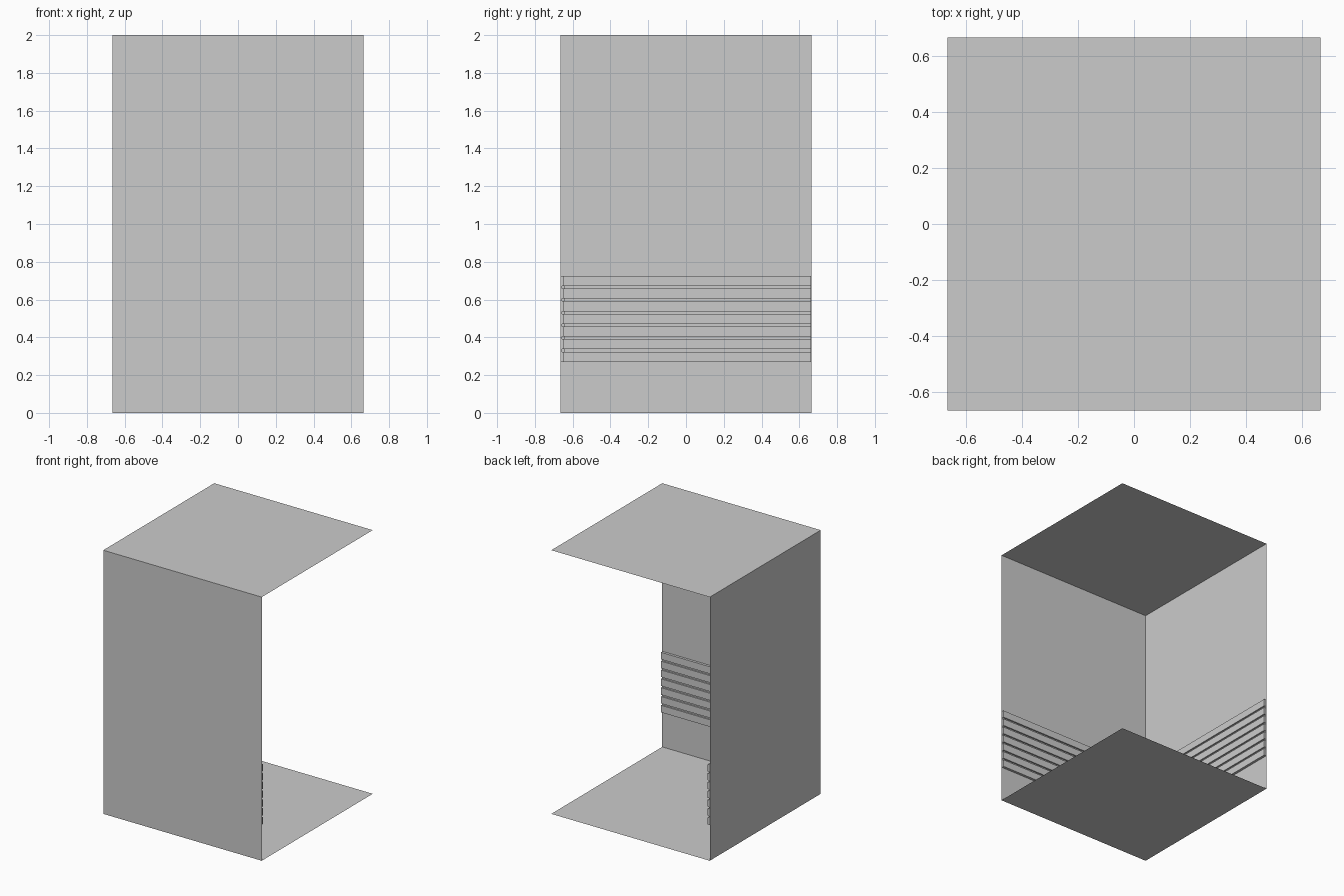
import bpy, bmesh

if "Cube" in bpy.data.objects:
    bpy.data.objects.remove(bpy.data.objects["Cube"])

H = 2.0          # room height
W = 0.665        # half width


def make_object(name, verts, faces):
    mesh = bpy.data.meshes.new(name)
    mesh.from_pydata(verts, [], faces)
    mesh.update()
    obj = bpy.data.objects.new(name, mesh)
    bpy.context.collection.objects.link(obj)
    return obj


def sheet(name, corners):
    return make_object(name, corners, [(0, 1, 2, 3)])


# Room shell: floor, ceiling and two adjoining walls, open on the other sides
for name, z in (("floor", 0.0), ("ceiling", H)):
    sheet(name, [(-W, -W, z), (W, -W, z), (W, W, z), (-W, W, z)])
sheet("front_wall", [(-W, -W, 0), (W, -W, 0), (W, -W, H), (-W, -W, H)])
sheet("left_wall", [(-W, W, 0), (-W, -W, 0), (-W, -W, H), (-W, W, H)])

# Slatted panel section: seven boards with narrow grooves between them
BOARDS, BOTTOM, PITCH, BOARD = 7, 0.27, 0.067, 0.0535
BACK, GROOVE, FACE = 0.0, 0.008, 0.019


def panel_profile():
    pts = [(BACK, BOTTOM)]
    for i in range(BOARDS):
        z = BOTTOM + i * PITCH
        if i:
            pts.append((GROOVE, z))
        pts += [(FACE, z), (FACE, z + BOARD)]
        if i < BOARDS - 1:
            pts.append((GROOVE, z + BOARD))
    pts.append((BACK, pts[-1][1]))
    return pts


def slat_panel(name, start, end, place):
    bm = bmesh.new()
    ring = [bm.verts.new(place(start, d, z)) for d, z in panel_profile()]
    cap = bm.faces.new(ring)
    ext = bmesh.ops.extrude_face_region(bm, geom=[cap], use_keep_orig=True)
    new = [v for v in ext["geom"] if isinstance(v, bmesh.types.BMVert)]
    for v, (d, z) in zip(ring, panel_profile()):
        pass
    a, b = place(start, 0, 0), place(end, 0, 0)
    bmesh.ops.translate(bm, verts=new, vec=[q - p for p, q in zip(a, b)])
    bmesh.ops.recalc_face_normals(bm, faces=bm.faces)
    mesh = bpy.data.meshes.new(name)
    bm.to_mesh(mesh)
    bm.free()
    bpy.context.collection.objects.link(bpy.data.objects.new(name, mesh))


# One panel on each wall, facing into the room
slat_panel("front_slat_panel", -W + FACE, W - 0.003, lambda t, d, z: (t, -W + d, z))
slat_panel("left_slat_panel", -W + FACE, W - 0.003, lambda t, d, z: (-W + d, t, z))
